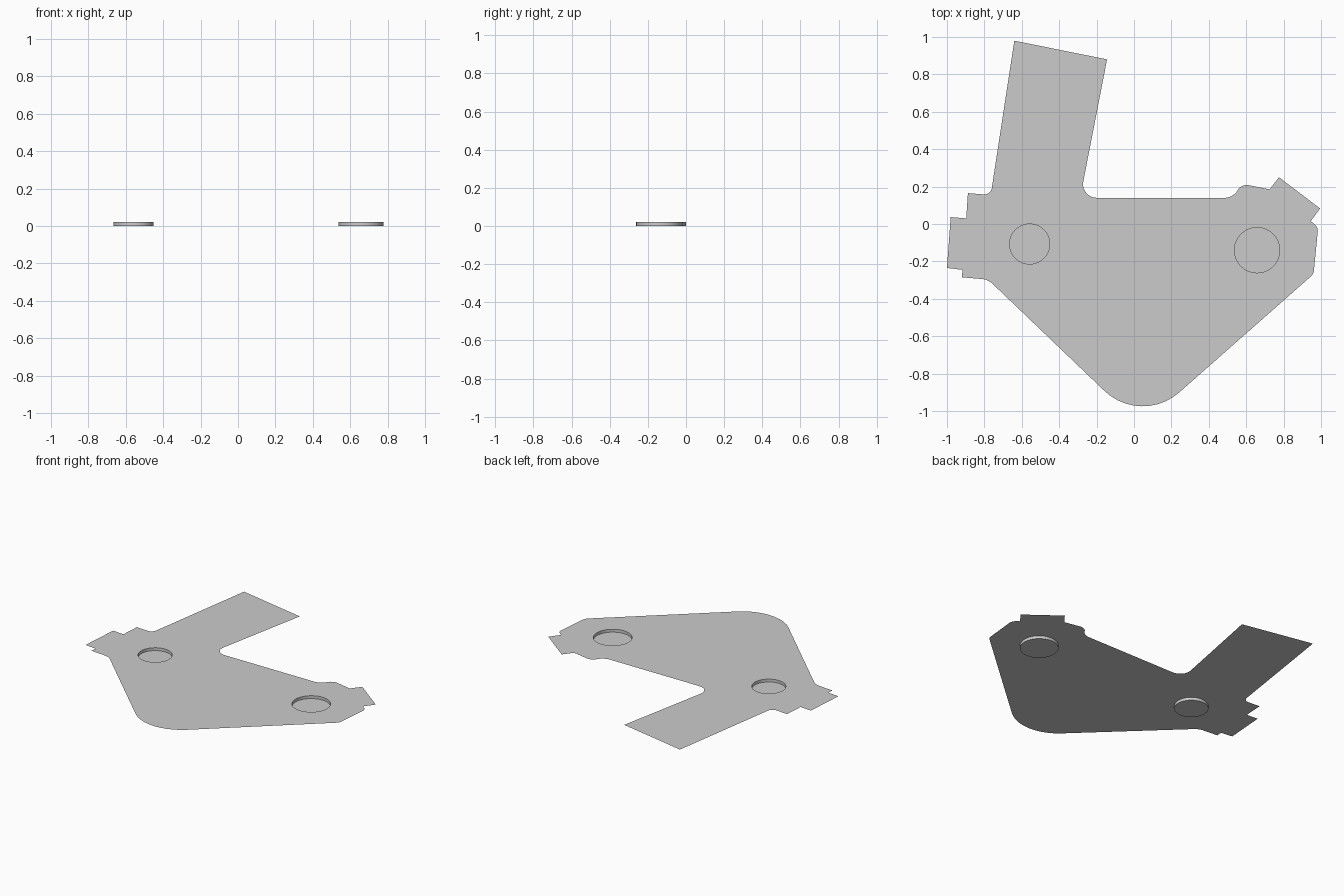
import bpy, bmesh
from math import cos, sin, tan, pi, tau
from mathutils import Vector

if "Cube" in bpy.data.objects:
    bpy.data.objects.remove(bpy.data.objects["Cube"])

TOP = 0.02
SIDES = 48

# Plate outline, clockwise from above: (x, y, corner radius)
OUTLINE = [
    (-0.64, 0.98, 0), (-0.144, 0.88, 0), (-0.288, 0.14, 0.073),          # tall arm
    (0.53, 0.14, 0.08), (0.575, 0.215, 0.055), (0.725, 0.185, 0),        # bump on the right
    (0.775, 0.25, 0), (0.995, 0.083, 0), (0.945, 0.015, 0),              # slanted tab
    (0.985, -0.015, 0.05), (0.96, -0.268, 0.05),                         # right corner
    (0.038, -1.08, 0.295),                                               # rounded bottom
    (-0.78, -0.297, 0.09), (-0.92, -0.285, 0), (-0.917, -0.245, 0),      # stepped left end
    (-1.0, -0.235, 0), (-0.98, 0.037, 0), (-0.897, 0.03, 0),
    (-0.888, 0.165, 0), (-0.766, 0.155, 0.04),
]
# Recess centres and radii
RECESSES = [(-0.558, -0.107, 0.107), (0.658, -0.14, 0.121)]


def rounded(points, steps=10):
    """Replace each corner that has a radius with a circular arc."""
    out = []
    for i, (x, y, r) in enumerate(points):
        p = Vector((x, y))
        if r == 0:
            out.append(p)
            continue
        a = (Vector(points[i - 1][:2]) - p).normalized()
        b = (Vector(points[(i + 1) % len(points)][:2]) - p).normalized()
        half = a.angle(b) / 2
        centre = p + (a + b).normalized() * (r / sin(half))
        start = p + a * (r / tan(half)) - centre
        turn = a.angle_signed(b)
        sweep = (pi - abs(turn)) * (-1 if turn > 0 else 1)
        # angle_signed is clockwise positive, so the arc sweeps the other way
        end = p + b * (r / tan(half)) - centre
        s = sweep if abs((start.x * cos(sweep) - start.y * sin(sweep)) - end.x) + abs(
            (start.x * sin(sweep) + start.y * cos(sweep)) - end.y) < 1e-4 else -sweep
        for k in range(steps + 1):
            t = s * k / steps
            out.append(centre + Vector((start.x * cos(t) - start.y * sin(t),
                                        start.x * sin(t) + start.y * cos(t))))
    return out


def circle(x, y, r):
    return [Vector((x + r * cos(tau * k / SIDES), y + r * sin(tau * k / SIDES)))
            for k in range(SIDES)]


def ring(bm, points, z):
    return [bm.verts.new((p.x, p.y, z)) for p in points]


def finish(bm, name):
    mesh = bpy.data.meshes.new(name)
    bm.to_mesh(mesh)
    bm.free()
    obj = bpy.data.objects.new(name, mesh)
    bpy.context.collection.objects.link(obj)
    return obj


# Thin flat plate with two round openings
bm = bmesh.new()
for loop in [rounded(OUTLINE)] + [circle(*c) for c in RECESSES]:
    vs = ring(bm, loop, TOP)
    for i, v in enumerate(vs):
        bm.edges.new((vs[i - 1], v))
bmesh.ops.triangle_fill(bm, edges=bm.edges[:], use_beauty=True, normal=(0, 0, 1))
for f in bm.faces:
    f.normal_update()
    if f.normal.z < 0:
        f.normal_flip()
bmesh.ops.dissolve_limit(bm, angle_limit=0.01, verts=[], edges=bm.edges[:])
finish(bm, "plate")

# Shallow round recesses: inner wall and floor
for side, c in zip(("left", "right"), RECESSES):
    bm = bmesh.new()
    low, high = ring(bm, circle(*c), 0), ring(bm, circle(*c), TOP)
    bm.faces.new(low)
    for i in range(SIDES):
        wall = bm.faces.new((low[i], low[i - 1], high[i - 1], high[i]))
        wall.smooth = True
    for e in bm.edges:
        if len(e.link_faces) == 2 and e.verts[0].co.z == e.verts[1].co.z:
            e.smooth = False
    finish(bm, side + "_recess")
